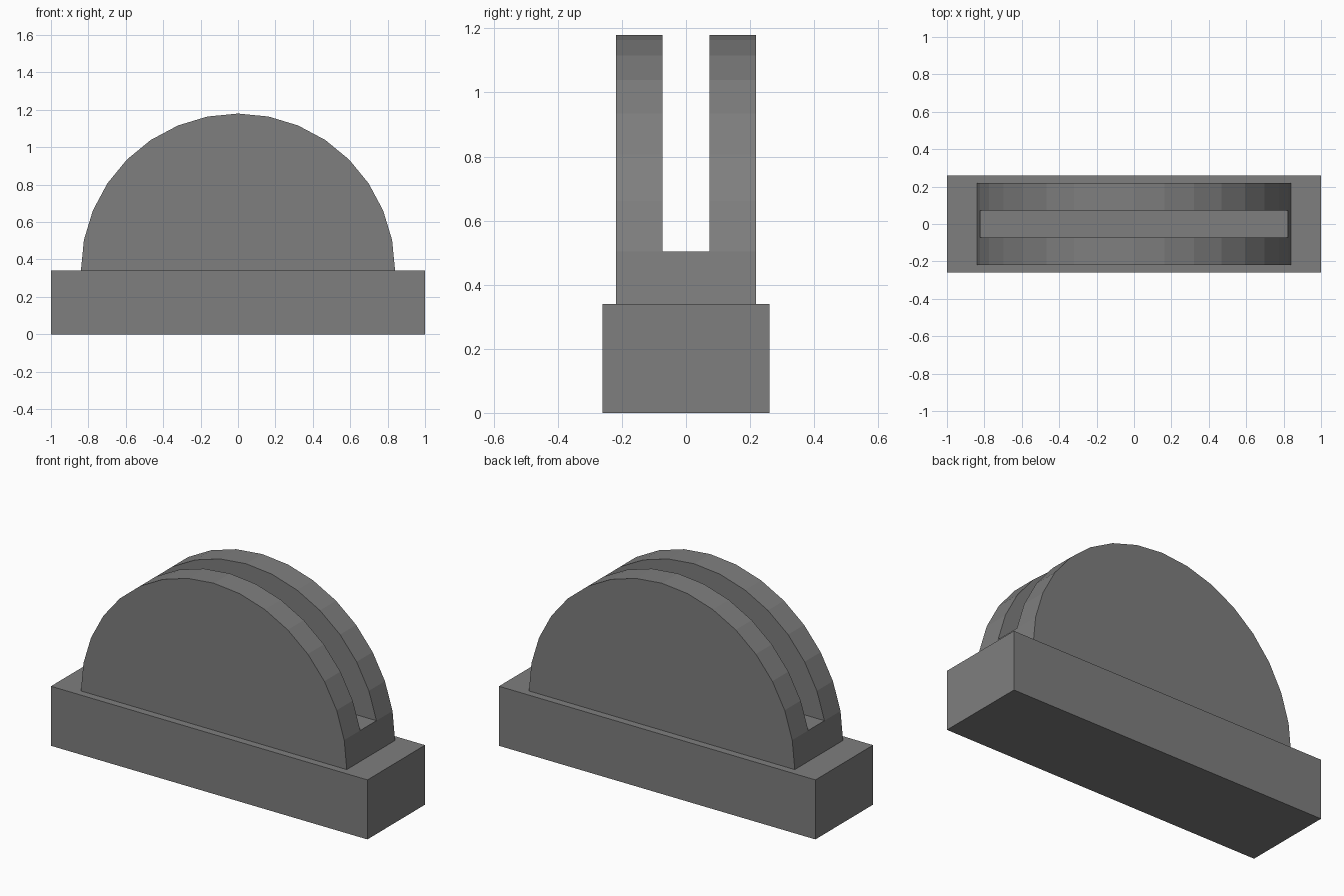
import bpy, bmesh, math

if "Cube" in bpy.data.objects:
    bpy.data.objects.remove(bpy.data.objects["Cube"])

grey = bpy.data.materials.new("mid_grey")
grey.diffuse_color = (0.21, 0.21, 0.21, 1)
grey.use_nodes = True
grey.node_tree.nodes["Principled BSDF"].inputs["Base Color"].default_value = grey.diffuse_color

BASE_H, RADIUS, SEGS = 0.34, 0.84, 16


def finish(bm, name):
    bmesh.ops.recalc_face_normals(bm, faces=bm.faces[:])
    mesh = bpy.data.meshes.new(name)
    bm.to_mesh(mesh)
    bm.free()
    mesh.materials.append(grey)
    obj = bpy.data.objects.new(name, mesh)
    bpy.context.collection.objects.link(obj)
    return obj


# Rectangular base block
bm = bmesh.new()
bmesh.ops.create_cube(bm, size=1)
for v in bm.verts:
    v.co.x *= 2.0
    v.co.y *= 0.52
    v.co.z = (v.co.z + 0.5) * BASE_H
finish(bm, "base")

# Half-round holder: four matching arcs, joined into two plates and a web
bm = bmesh.new()
arcs = []
for y in (-0.218, -0.073, 0.073, 0.218):
    arcs.append([bm.verts.new((RADIUS * math.cos(math.pi * i / SEGS), y,
                               BASE_H + RADIUS * math.sin(math.pi * i / SEGS)))
                 for i in range(SEGS + 1)])

# Outer cheeks, and inner slot walls that stop at the slot floor
for s in (0, 3):
    bm.faces.new(arcs[s])
for s in (1, 2):
    bm.faces.new(arcs[s][1:SEGS])

# Curved rim; the middle strip only exists below the slot floor
for s in range(3):
    a, b = arcs[s], arcs[s + 1]
    for i in (range(SEGS) if s != 1 else (0, SEGS - 1)):
        bm.faces.new((a[i], a[i + 1], b[i + 1], b[i]))
    bm.faces.new((a[0], b[0], b[SEGS], a[SEGS]))

# Slot floor
bm.faces.new((arcs[1][1], arcs[2][1], arcs[2][SEGS - 1], arcs[1][SEGS - 1]))
finish(bm, "slotted_half_round")
